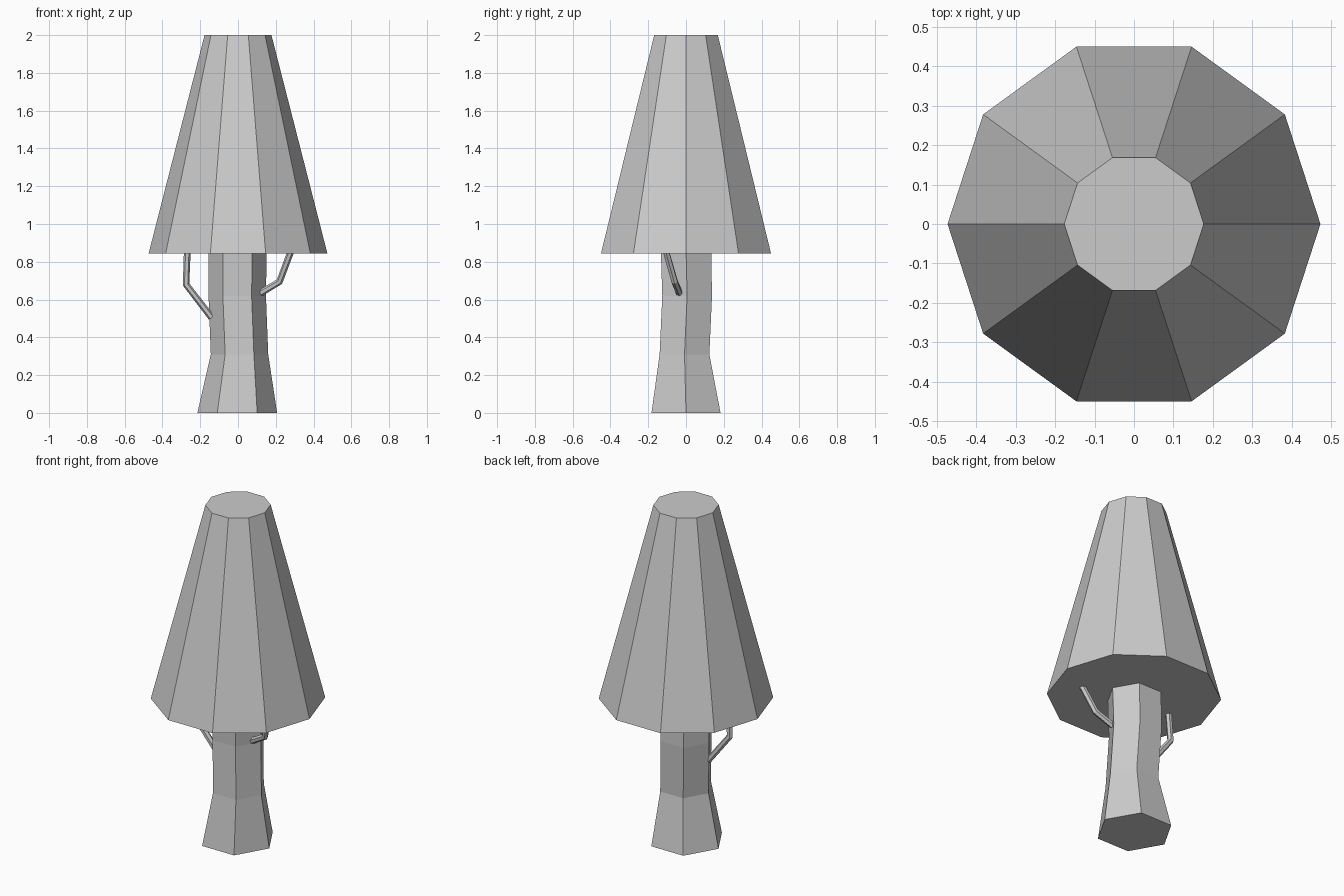
import bpy, bmesh
from math import cos, sin, tau
from mathutils import Vector

if "Cube" in bpy.data.objects:
    bpy.data.objects.remove(bpy.data.objects["Cube"], do_unlink=True)

grey = bpy.data.materials.new("plain grey")
grey.use_nodes = True
grey.diffuse_color = (0.6, 0.6, 0.6, 1)
grey.node_tree.nodes["Principled BSDF"].inputs["Base Color"].default_value = grey.diffuse_color


def loft(name, rings):
    """Skin a list of vertex rings into a closed flat-faced solid."""
    bm = bmesh.new()
    loops = [[bm.verts.new(p) for p in ring] for ring in rings]
    n = len(loops[0])
    for a, b in zip(loops, loops[1:]):
        for i in range(n):
            j = (i + 1) % n
            bm.faces.new((a[i], a[j], b[j], b[i]))
    bm.faces.new(loops[0][::-1])
    bm.faces.new(loops[-1])
    bmesh.ops.recalc_face_normals(bm, faces=bm.faces)
    mesh = bpy.data.meshes.new(name)
    bm.to_mesh(mesh)
    bm.free()
    mesh.materials.append(grey)
    obj = bpy.data.objects.new(name, mesh)
    bpy.context.collection.objects.link(obj)
    return obj


def level_ring(x, y, z, radius, sides):
    return [(x + radius * cos(tau * i / sides), y + radius * sin(tau * i / sides), z)
            for i in range(sides)]


def branch(name, points, radius=0.018, sides=6):
    """Thin bent tube following a short path, mitred at the bends."""
    pts = [Vector(p) for p in points]
    rings = []
    for k, p in enumerate(pts):
        before = (p - pts[max(k - 1, 0)]).normalized()
        after = (pts[min(k + 1, len(pts) - 1)] - p).normalized()
        direction = (before + after).normalized()
        u = Vector((0, 1, 0)).cross(direction).normalized()
        v = direction.cross(u)
        rings.append([p + radius * (u * cos(tau * i / sides) + v * sin(tau * i / sides))
                      for i in range(sides)])
    return loft(name, rings)


# Tapered ten-sided foliage
loft("foliage", [level_ring(0, 0, 0.845, 0.473, 10), level_ring(0, 0, 2, 0.177, 10)])

# Slightly crooked six-sided trunk, flared at the foot
trunk_levels = [(-0.004, 0, 0, 0.211), (0.008, -0.008, 0.31, 0.152),
                (-0.004, 0.006, 0.62, 0.152), (-0.002, 0, 0.87, 0.154)]
loft("trunk", [level_ring(*level, 6) for level in trunk_levels])

# Bent side branches reaching up into the foliage
branch("right_branch", [(-0.14, -0.01, 0.505), (-0.275, -0.02, 0.68), (-0.268, -0.03, 0.87)])
branch("left_branch", [(0.12, -0.035, 0.635), (0.22, -0.06, 0.695), (0.285, -0.11, 0.87)])
